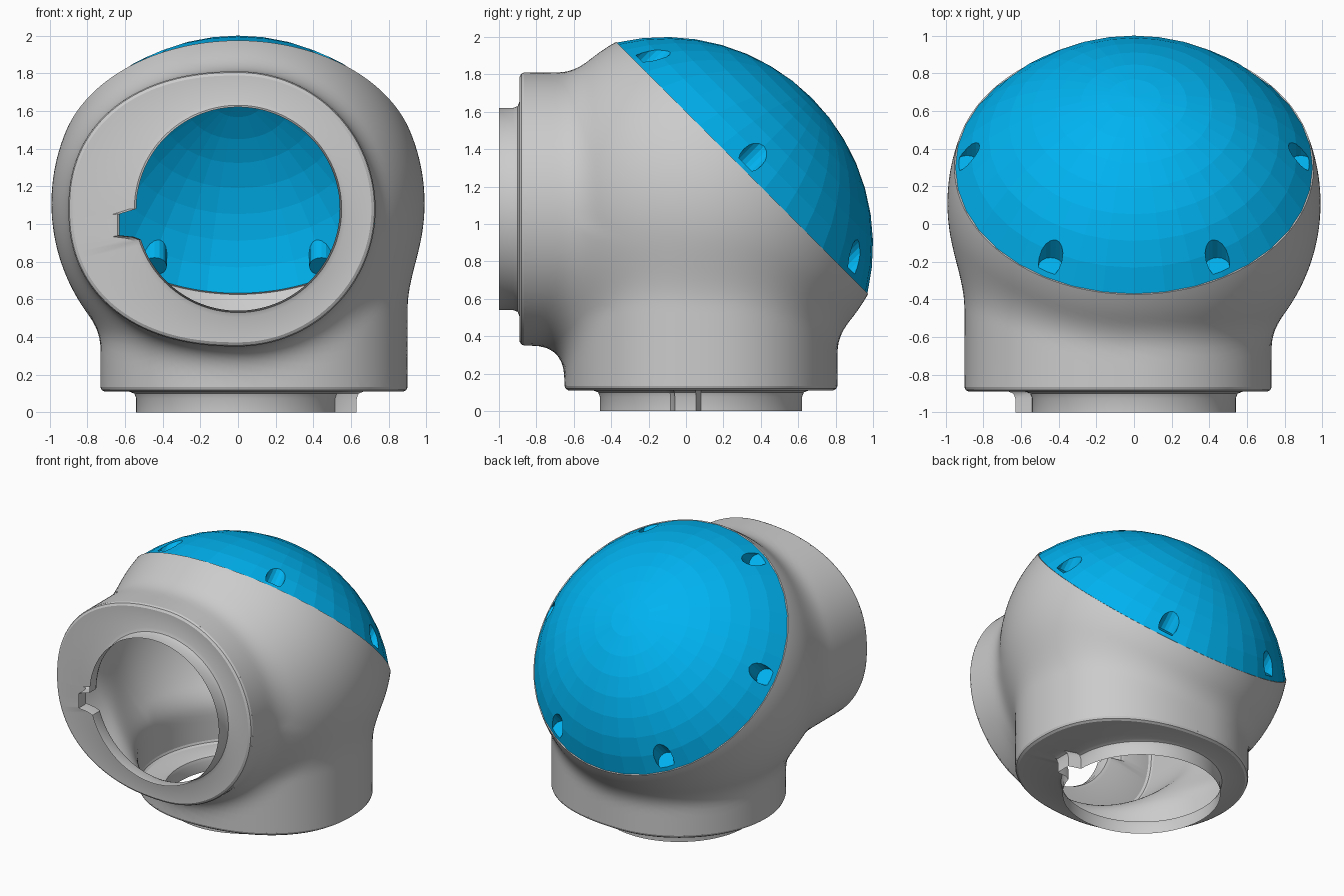
import bpy, bmesh
from math import sin, cos, pi, radians, sqrt, atan2, hypot
from mathutils import Matrix, Vector

if "Cube" in bpy.data.objects:
    bpy.data.objects.remove(bpy.data.objects["Cube"])

AXIS = Vector((0, 1, 1)).normalized()      # direction the dome faces
SEAM = Vector((0, 0.30, 1.30))             # middle of the seam plane
BALL, BALL_R = Vector((0, 0.11, 1.11)), 0.99
PORT_Z = 1.08                              # height of the front port axis
# half turn about the diagonal: carries the front port onto the bottom port
TURN = Matrix(((-1, 0, 0, 0), (0, 0, 1, -1), (0, 1, 0, 1), (0, 0, 0, 1)))


def add_object(name, bm, smooth=True):
    mesh = bpy.data.meshes.new(name)
    bm.to_mesh(mesh)
    bm.free()
    obj = bpy.data.objects.new(name, mesh)
    bpy.context.collection.objects.link(obj)
    if smooth:
        bpy.ops.object.select_all(action='DESELECT')
        obj.select_set(True)
        bpy.context.view_layer.objects.active = obj
        bpy.ops.object.shade_smooth_by_angle(angle=radians(30))
    return obj


def flange_radius(a):
    """Round on the right, stretched into a lug on the left."""
    w, p = (0.73, 2.0) if cos(a) > 0 else (0.90, 2.25)
    return (abs(cos(a) / w) ** p + abs(sin(a) / 0.73) ** p) ** (-1 / p)


def hole_radius(a):
    """Round opening with a small key notch on the left."""
    phi = a - pi
    if radians(1.5) < phi < radians(30):
        return max(0.54, min(0.63 / cos(phi), 0.148 / sin(phi)))
    return 0.54


def smin(a, b, k):
    h = max(k - abs(a - b), 0) / k
    return min(a, b) - h * h * k / 4


def port_field(x, y, z):
    v = z - PORT_Z
    return max(hypot(x, v) - flange_radius(atan2(v, x)), y + 0.15)


def body_field(p):
    ball = (p - BALL).length - BALL_R
    ports = smin(port_field(p.x, p.y, p.z), port_field(-p.x, p.z - 1, p.y + 1), 0.18)
    return smin(ball, ports, 0.07)


# body: ball blended with two port necks, found along rays from the middle
bm = bmesh.new()
bmesh.ops.create_icosphere(bm, subdivisions=6, radius=1)
middle = Vector((0, 0, 1))
for v in bm.verts:
    ray = v.co.normalized()
    lo, hi = 0.2, 3.0
    if body_field(middle + ray * hi) < 0:
        lo = hi
    else:
        for _ in range(16):
            mid = (lo + hi) / 2
            if body_field(middle + ray * mid) < 0:
                lo = mid
            else:
                hi = mid
    v.co = middle + ray * lo


def cut(co, normal):
    geom = bm.verts[:] + bm.edges[:] + bm.faces[:]
    res = bmesh.ops.bisect_plane(bm, geom=geom, plane_co=co, plane_no=normal, clear_outer=True)
    return [e for e in res['geom_cut'] if isinstance(e, bmesh.types.BMEdge)]


cut((0, -0.865, 0), (0, -1, 0))
cut((0, 0, 0.135), (0, 0, -1))
rim = cut(SEAM, AXIS)
# narrow ledge under the dome
lip = bmesh.ops.extrude_edge_only(bm, edges=rim)['geom']
for v in lip:
    if isinstance(v, bmesh.types.BMVert):
        v.co = SEAM + (v.co - SEAM) * 0.99
add_object('elbow_body', bm)

# ports: rounded flange edge, flat face, fillet and thin keyed collar
N = 144
PROFILE = [(flange_radius, 0.0, -0.865), (flange_radius, -0.006, -0.880),
           (flange_radius, -0.022, -0.890), (hole_radius, 0.035, -0.890),
           (hole_radius, 0.010, -0.900), (hole_radius, 0.0, -0.925),
           (hole_radius, 0.0, -1.0)]
for name, matrix in (('front_port', Matrix.Identity(4)), ('bottom_port', TURN)):
    bm = bmesh.new()
    rings = []
    for radius, off, y in PROFILE:
        ring = []
        for j in range(N):
            a = 2 * pi * j / N
            r = radius(a) + off
            ring.append(bm.verts.new(matrix @ Vector((r * cos(a), y, PORT_Z + r * sin(a)))))
        rings.append(ring)
    for r0, r1 in zip(rings, rings[1:]):
        for j in range(N):
            k = (j + 1) % N
            bm.faces.new((r0[j], r0[k], r1[k], r1[j]))
    add_object(name, bm)

# dome: faceted cap in its own frame, z along the dome axis
DOME_R, DEPTH, SEG, RINGS = 1.115, 0.587, 36, 8
bm = bmesh.new()
edge_angle = atan2(sqrt(DOME_R ** 2 - DEPTH ** 2), DEPTH)
pole = bm.verts.new((0, 0, DOME_R - DEPTH))
rings = []
for i in range(1, RINGS + 1):
    t = edge_angle * i / RINGS
    rings.append([bm.verts.new((DOME_R * sin(t) * cos(2 * pi * j / SEG),
                                DOME_R * sin(t) * sin(2 * pi * j / SEG),
                                DOME_R * cos(t) - DEPTH)) for j in range(SEG)])
for j in range(SEG):
    k = (j + 1) % SEG
    bm.faces.new((pole, rings[0][j], rings[0][k]))
    for r0, r1 in zip(rings, rings[1:]):
        bm.faces.new((r0[j], r1[j], r1[k], r0[k]))
bm.faces.new(rings[-1][::-1])
dome = add_object('dome_cap', bm, smooth=False)

# six screw pockets round the dome edge
bm = bmesh.new()
for i in range(6):
    a = i * pi / 3
    bmesh.ops.create_cone(bm, cap_ends=True, segments=16, radius1=0.065, radius2=0.065, depth=0.4,
                          matrix=Matrix.Translation((0.885 * cos(a), 0.885 * sin(a), 0.225)))
pockets = add_object('pocket_cutter', bm, smooth=False)
pockets.hide_render = True
mod = dome.modifiers.new('pockets', 'BOOLEAN')
mod.operation, mod.solver, mod.object = 'DIFFERENCE', 'EXACT', pockets
bpy.context.view_layer.update()
bm = bmesh.new()
bm.from_object(dome, bpy.context.evaluated_depsgraph_get())
dome.modifiers.clear()
bpy.data.objects.remove(pockets)

# open the underside and set the dome on the seam
under = [f for f in bm.faces if all(v.co.z < 0.002 for v in f.verts)]
bmesh.ops.delete(bm, geom=under, context='FACES')
side, up = Vector((1, 0, 0)), AXIS.cross(Vector((1, 0, 0)))
frame = Matrix((side, up, AXIS)).transposed().to_4x4()
bm.transform(Matrix.Translation(SEAM) @ frame)
bm.to_mesh(dome.data)
bm.free()

blue = bpy.data.materials.new('blue')
blue.diffuse_color = (0.0, 0.45, 0.88, 1)
blue.use_nodes = True
blue.node_tree.nodes["Principled BSDF"].inputs["Base Color"].default_value = blue.diffuse_color
dome.data.materials.clear()
dome.data.materials.append(blue)
for poly in dome.data.polygons:
    poly.material_index = 0
